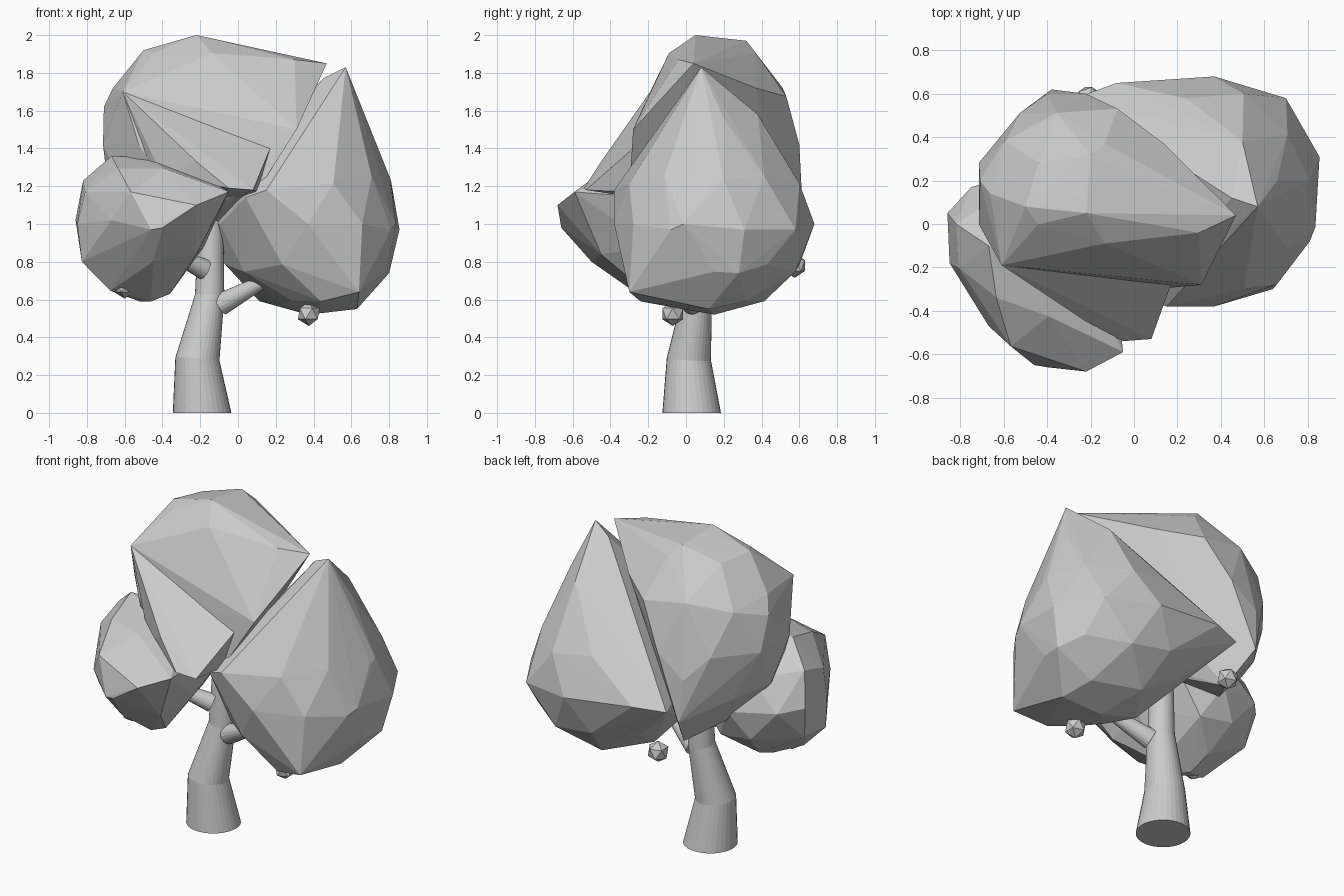
import bpy, bmesh, math
from mathutils import Vector, Matrix

grey = bpy.data.materials.new("plain_grey")
grey.diffuse_color = (0.6, 0.6, 0.6, 1)


def finish(name, bm):
    bmesh.ops.recalc_face_normals(bm, faces=bm.faces[:])
    mesh = bpy.data.meshes.new(name)
    bm.to_mesh(mesh)
    bm.free()
    mesh.materials.append(grey)
    obj = bpy.data.objects.new(name, mesh)
    bpy.context.collection.objects.link(obj)
    return obj


def hull(name, points):
    """Faceted solid wrapped around the given points."""
    bm = bmesh.new()
    for p in points:
        bm.verts.new(p)
    bmesh.ops.convex_hull(bm, input=bm.verts[:])
    bmesh.ops.delete(bm, geom=[v for v in bm.verts if not v.link_faces], context='VERTS')
    return finish(name, bm)


def crown(name, center, radii, cuts, corners):
    """Low-poly ellipsoid, trimmed by planes (point, outward normal), with pulled-out corners."""
    bm = bmesh.new()
    bmesh.ops.create_icosphere(bm, subdivisions=2, radius=1)
    pts = [Vector(c + r * k for c, r, k in zip(center, radii, v.co)) for v in bm.verts]
    bm.free()
    for point, normal in cuts:
        pts = [p for p in pts if (p - Vector(point)).dot(Vector(normal)) < 0.01]
    return hull(name, pts + [Vector(c) for c in corners])


def limb(name, rings, sides):
    """Tapered tube through (x, y, z, radius) rings; first and last ring are capped."""
    bm = bmesh.new()
    pos = [Vector(r[:3]) for r in rings]
    loops = []
    for i, r in enumerate(rings):
        d = pos[min(i + 1, len(pos) - 1)] - pos[max(i - 1, 0)]
        if name == "trunk" and i == 0:
            d = Vector((0, 0, 1))          # flat foot on the ground
        rot = Vector((0, 0, 1)).rotation_difference(d.normalized())
        loops.append([bm.verts.new(pos[i] + rot @ Vector((r[3] * math.cos(a), r[3] * math.sin(a), 0)))
                      for a in (math.tau * k / sides for k in range(sides))])
    for lo, hi in zip(loops, loops[1:]):
        for k in range(sides):
            n = (k + 1) % sides
            bm.faces.new((lo[k], lo[n], hi[n], hi[k]))
    bm.faces.new(loops[0][::-1])
    bm.faces.new(loops[-1])
    return finish(name, bm)


# trunk and branches
limb("trunk", [(-0.19, 0.03, 0, 0.155), (-0.215, 0.015, 0.285, 0.117),
               (-0.15, 0.06, 0.62, 0.078), (-0.14, 0.08, 1.2, 0.06)], 32)
limb("right_branch", [(-0.09, 0.04, 0.575, 0.06), (0.16, -0.05, 0.71, 0.032)], 20)
limb("left_branch", [(-0.18, 0.0, 0.76, 0.055), (-0.38, -0.12, 0.86, 0.03)], 20)

# right crown: flat cut on the side facing the top crown
crown("right_crown", (0.37, 0.15, 1.0), (0.49, 0.53, 0.48),
      [((0.45, 0.1, 1.78), (-0.65, -0.12, 0.5))],
      [(0.57, 0.08, 1.83), (0.45, 0.12, 1.77), (0.66, 0.2, 1.56), (0.5, 0.38, 1.58),
       (-0.27, 0.58, 1.04), (-0.08, 0.65, 1.05), (0.04, -0.34, 1.14), (0.15, -0.38, 1.18),
       (0.64, -0.3, 0.64), (0.44, -0.24, 0.59), (0.63, 0.12, 0.55), (0.8, 0.28, 0.74),
       (0.22, 0.0, 0.58), (0.7, 0.58, 0.97), (0.855, 0.31, 0.97), (0.81, -0.08, 0.97),
       (0.81, 0.2, 1.23)])

# top crown: main lump and the sloping lump below its front
crown("top_crown", (-0.22, 0.14, 1.42), (0.52, 0.46, 0.57),
      [((0.47, 0.04, 1.85), (0.862, 0.246, -0.711)),
       ((-0.61, -0.19, 1.7), (0, -0.95, 0.25)),
       ((0.08, -0.53, 1.18), (0, -0.38, -0.89))],
      [(0.47, 0.04, 1.85), (0.3, -0.04, 1.87), (-0.61, -0.19, 1.7), (-0.22, 0.05, 2.0),
       (0.02, 0.2, 1.92), (-0.2, 0.32, 1.97), (-0.5, 0.08, 1.92), (-0.01, 0.46, 1.58),
       (-0.38, 0.62, 1.02), (-0.3, 0.45, 0.82), (-0.4, 0.6, 1.28), (0.31, -0.28, 1.5),
       (-0.01, -0.27, 1.32), (0.1, -0.3, 1.17), (0.05, -0.1, 1.14), (-0.71, 0.2, 1.62)])
hull("top_crown_front",
     [(-0.61, -0.19, 1.7), (-0.22, -0.45, 1.33), (0.17, -0.28, 1.4), (0.08, -0.53, 1.18),
      (-0.05, -0.54, 1.19), (-0.7, 0.1, 1.33), (-0.34, -0.2, 1.5), (-0.4, -0.32, 1.25),
      (0.1, -0.3, 1.17), (0.05, -0.1, 1.14), (-0.1, 0.0, 1.1), (-0.01, -0.26, 1.32)])

# left crown: flattened on the outer front and the lower front
crown("left_crown", (-0.46, -0.2, 0.97), (0.41, 0.45, 0.38),
      [((-0.1, 0, 1.0), (0.8, 0, -0.5)),
       ((-0.67, -0.47, 1.0), (-0.82, -0.574, 0)),
       ((-0.5, -0.67, 0.97), (0, -0.65, -0.76))],
      [(-0.05, -0.59, 1.17), (-0.22, -0.68, 1.1), (-0.67, -0.1, 1.36), (-0.82, 0.0, 1.23),
       (-0.86, 0.05, 1.02), (-0.85, -0.18, 1.0), (-0.67, -0.47, 1.02), (-0.4, -0.66, 0.98),
       (-0.75, 0.17, 1.0), (-0.82, 0.0, 0.81), (-0.52, -0.12, 0.59), (-0.36, -0.2, 0.63),
       (-0.58, -0.33, 0.74), (-0.45, -0.5, 0.8), (-0.22, -0.45, 0.84), (-0.18, -0.18, 0.88)])

# small fruits
for name, pos in (("front_fruit", (0.375, -0.07, 0.525)),
                  ("left_fruit", (-0.6, -0.19, 0.67)),
                  ("back_fruit", (-0.21, 0.575, 0.78))):
    bm = bmesh.new()
    bmesh.ops.create_icosphere(bm, subdivisions=1, radius=0.065, matrix=Matrix.Translation(pos))
    finish(name, bm)
